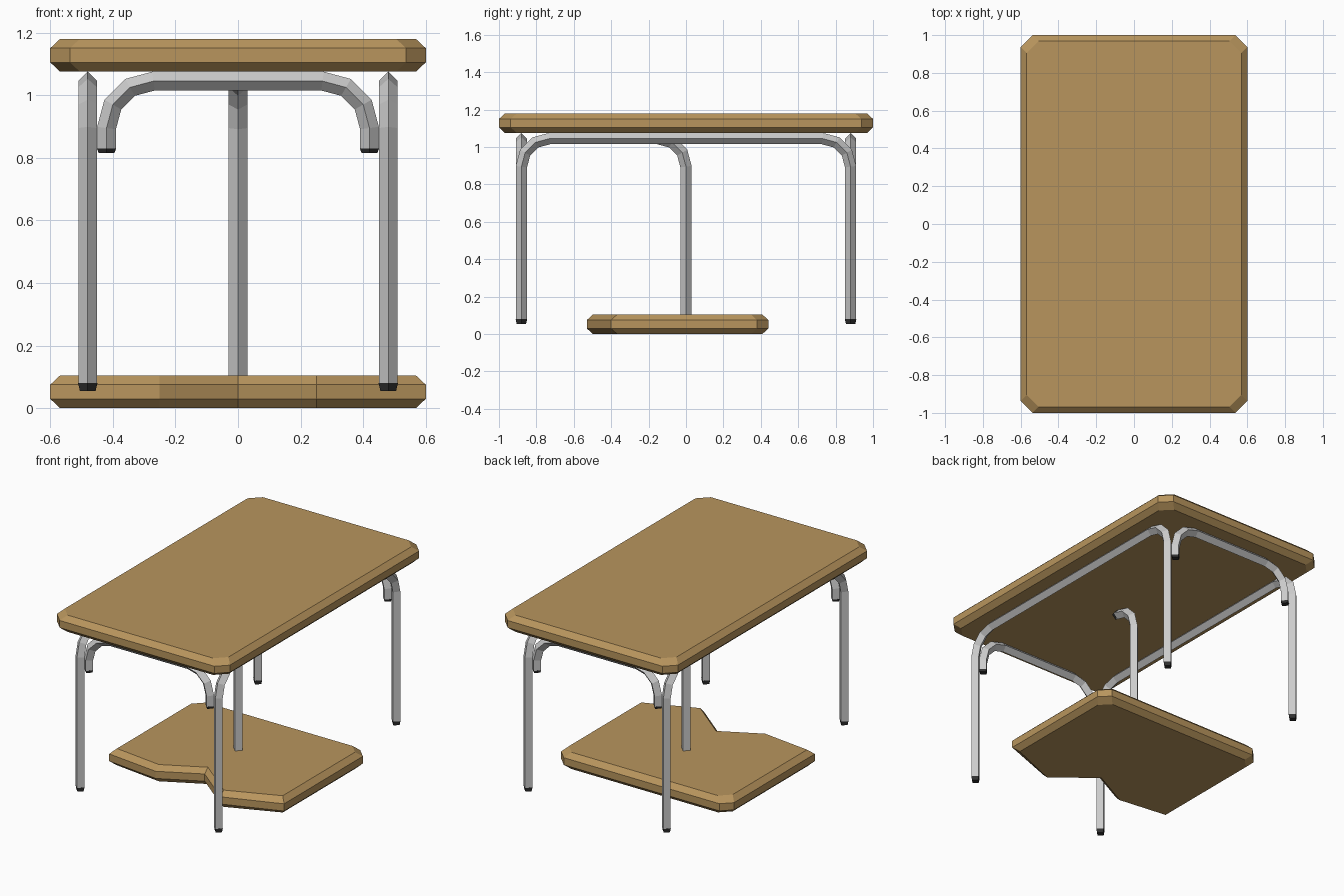
import bpy, bmesh, math
from mathutils import Vector

if "Cube" in bpy.data.objects:
    bpy.data.objects.remove(bpy.data.objects["Cube"])


def material(name, color):
    m = bpy.data.materials.new(name)
    m.diffuse_color = color
    m.use_nodes = True
    m.node_tree.nodes["Principled BSDF"].inputs["Base Color"].default_value = m.diffuse_color
    return m


WOOD = material("wood", (0.48, 0.30, 0.11, 1))
RUBBER = material("dark_rubber", (0.03, 0.03, 0.03, 1))


def loft(name, rings, mat=None):
    """Skin matching rings of points and close both ends."""
    bm = bmesh.new()
    loops = [[bm.verts.new(p) for p in ring] for ring in rings]
    n = len(loops[0])
    for a, b in zip(loops, loops[1:]):
        for i in range(n):
            j = (i + 1) % n
            bm.faces.new((a[i], a[j], b[j], b[i]))
    bm.faces.new(loops[0][::-1])
    bm.faces.new(loops[-1])
    bmesh.ops.recalc_face_normals(bm, faces=bm.faces)
    me = bpy.data.meshes.new(name)
    bm.to_mesh(me)
    bm.free()
    ob = bpy.data.objects.new(name, me)
    bpy.context.collection.objects.link(ob)
    if mat:
        me.materials.append(mat)
    return ob


def slab(name, outline, z0):
    """Wooden board with bevelled rims; outline(d) is the contour inset by d."""
    levels = ((0, 0.032), (0.03, 0), (0.075, 0), (0.105, 0.032))
    loft(name, [[(x, y, z0 + z) for x, y in outline(d)] for z, d in levels], WOOD)


def tube(name, path, side, radii=None, mat=None):
    """Four-sided tube along a planar path; side is the plane normal."""
    path = [Vector(p) for p in path]
    side = Vector(side)
    rings = []
    for i, p in enumerate(path):
        t0 = (p - path[max(i - 1, 0)]).normalized()
        t1 = (path[min(i + 1, len(path) - 1)] - p).normalized()
        t = (t0 + t1).normalized()
        miter = 1 if 0 in (t0.length, t1.length) else 1 / t.dot(t0)
        r = radii[i] if radii else 0.03
        n = side.cross(t) * r * miter
        rings.append([p + n, p + side * r, p - n, p - side * r])
    return loft(name, rings, mat)


def bend(u, z_low, r=0.15, top=1.045):
    """Right-hand half profile (u, z): straight leg, then a bend inwards."""
    arc = [(u - r + r * math.cos(a), top - r + r * math.sin(a))
           for a in (math.radians(30 * k) for k in range(4))]
    return [(u, z_low)] + arc


def cap(name, end, direction, length, side):
    end = Vector(end)
    tube(name, [end, end + Vector(direction) * length], side, (0.031, 0.025), RUBBER)


# table top with cut corners
def top_outline(d):
    x, y, c = 0.6 - d, 1 - d, 0.063
    return [(x, y - c), (x - c, y), (c - x, y), (-x, y - c),
            (-x, c - y), (c - x, -y), (x - c, -y), (x, c - y)]


slab("table_top", top_outline, 1.075)


# lower board with an irregular front edge
def base_outline(d):
    x, y, c = 0.6 - d, 0.44 - d, 0.06
    return [(x, y - c), (x - c, y), (c - x, y), (-x, y - c), (-x, d - 0.42),
            (-0.25, d - 0.46), (0, d - 0.33), (0.25, d - 0.53), (x, d - 0.4)]


slab("base_board", base_outline, 0)

# long leg frames at the sides, short brackets at the ends
long_half = bend(0.88, 0.08)
long_path = long_half + [(-u, z) for u, z in reversed(long_half)]
short_half = bend(0.42, 0.83)
short_path = short_half + [(-u, z) for u, z in reversed(short_half)]
for s in (-1, 1):
    tube("leg_frame", [(s * 0.48, u, z) for u, z in long_path], (1, 0, 0))
    tube("end_bracket", [(u, s * 0.88, z) for u, z in short_path], (0, 1, 0))
    for e in (-1, 1):
        cap("leg_foot", (s * 0.48, e * 0.88, 0.08), (0, 0, -1), 0.025, (1, 0, 0))
        cap("bracket_end", (e * 0.42, s * 0.88, 0.83), (0, 0, -1), 0.015, (0, 1, 0))

# centre post with a hooked top
tube("centre_post", [(0, u, z) for u, z in bend(0, 0.08)], (1, 0, 0))
cap("post_end", (0, -0.15, 1.045), (0, -1, 0), 0.02, (1, 0, 0))
